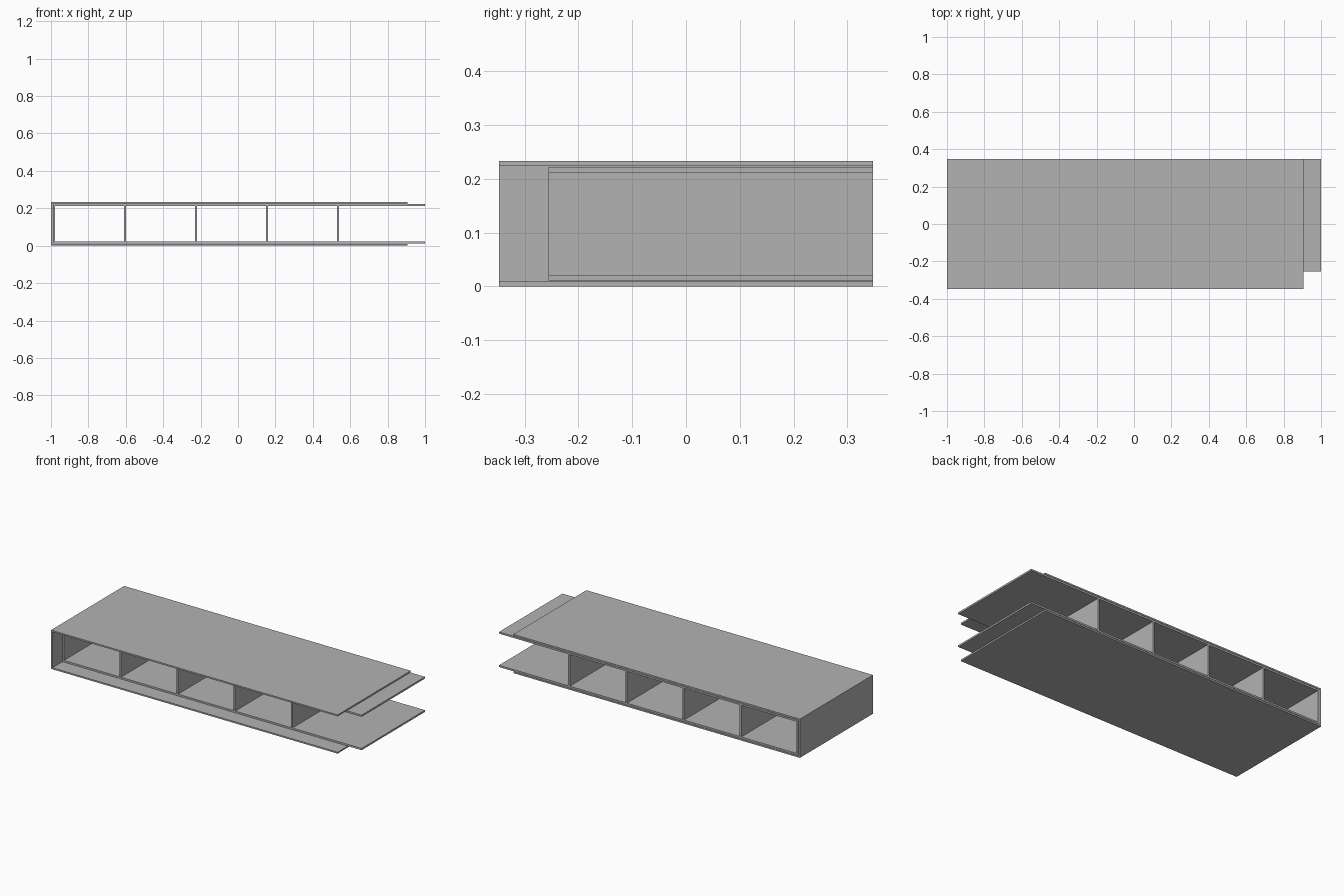
import bpy
import bmesh
from mathutils import Vector

cube = bpy.data.objects.get("Cube")
if cube:
    bpy.data.objects.remove(cube, do_unlink=True)

grey = bpy.data.materials.new("plain grey")
grey.use_nodes = True
colour = (0.45, 0.45, 0.45, 1)
grey.diffuse_color = colour
grey.node_tree.nodes["Principled BSDF"].inputs["Base Color"].default_value = colour

HEIGHT = 0.233
BACK = 0.347
OUTER_FRONT, INNER_FRONT = -0.347, -0.255
OUTER_T, INNER_T, GAP = 0.009, 0.0105, 0.002
INSET = OUTER_T + GAP


def extrude_profile(name, points, front, back):
    """Extrude an x-z outline along y."""
    bm = bmesh.new()
    face = bm.faces.new([bm.verts.new((x, front, z)) for x, z in points])
    ext = bmesh.ops.extrude_face_region(bm, geom=[face])
    moved = [v for v in ext["geom"] if isinstance(v, bmesh.types.BMVert)]
    bmesh.ops.translate(bm, verts=moved, vec=Vector((0, back - front, 0)))
    bmesh.ops.recalc_face_normals(bm, faces=bm.faces)
    mesh = bpy.data.meshes.new(name)
    bm.to_mesh(mesh)
    bm.free()
    mesh.materials.append(grey)
    obj = bpy.data.objects.new(name, mesh)
    bpy.context.collection.objects.link(obj)
    return obj


def channel(name, x0, x1, z0, z1, t, front):
    """C-shaped channel, open towards +x."""
    outline = [(x0, z0), (x1, z0), (x1, z0 + t), (x0 + t, z0 + t),
               (x0 + t, z1 - t), (x1, z1 - t), (x1, z1), (x0, z1)]
    return extrude_profile(name, outline, front, BACK)


# Outer sleeve and the shorter-fronted inner shelf frame
channel("outer_sleeve", -1, 0.905, 0, HEIGHT, OUTER_T, OUTER_FRONT)
channel("inner_frame", -1 + INSET, 1, INSET, HEIGHT - INSET, INNER_T, INNER_FRONT)

# Evenly spaced upright dividers
low, high = INSET + INNER_T, HEIGHT - INSET - INNER_T
for i in range(4):
    x = -0.605 + 0.38 * i
    a, b = x - INNER_T / 2, x + INNER_T / 2
    extrude_profile(f"divider_{i + 1}", [(a, low), (b, low), (b, high), (a, high)],
                    INNER_FRONT, BACK)
